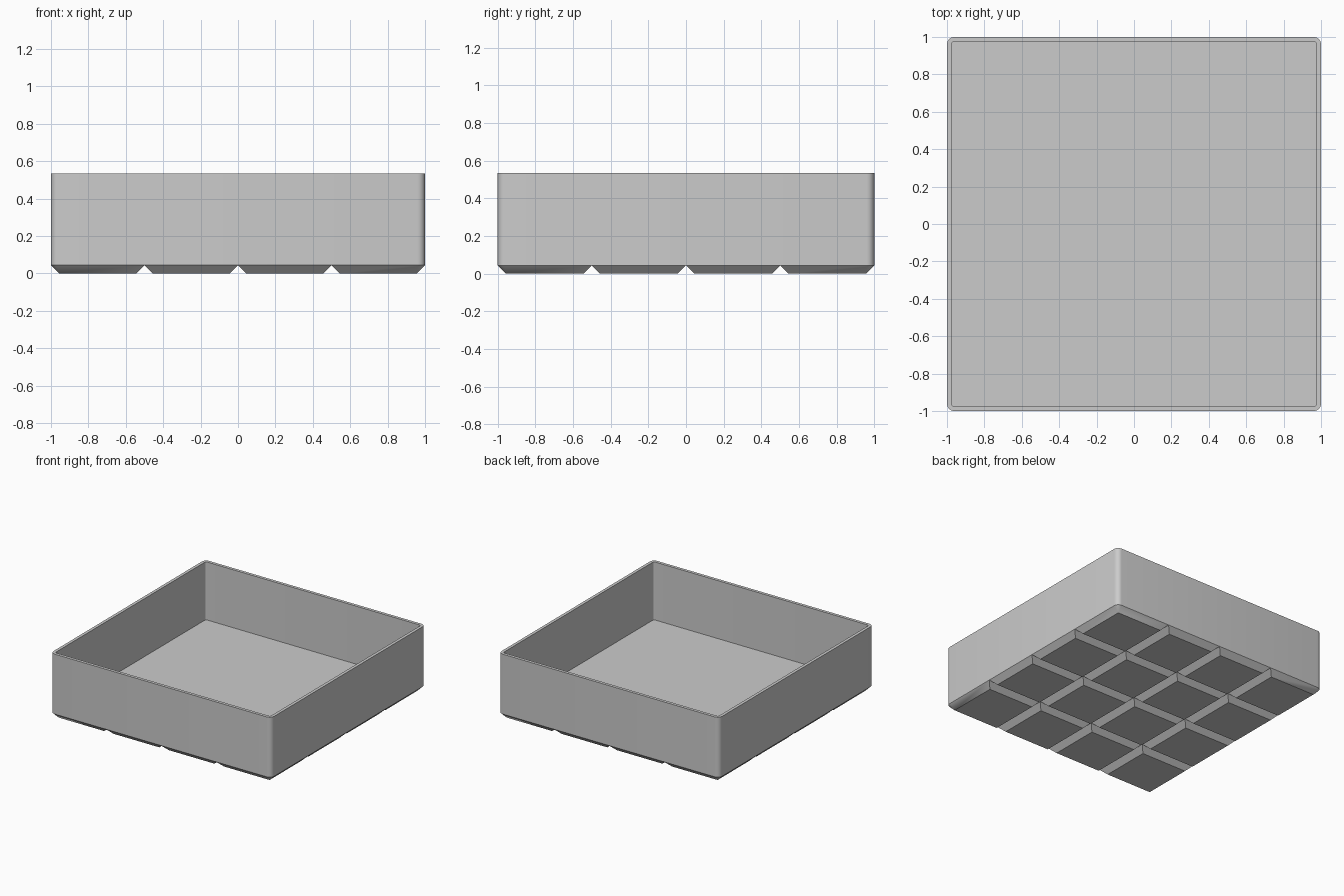
import bpy, bmesh
from math import sin, cos, pi, radians

cube = bpy.data.objects.get("Cube")
if cube:
    bpy.data.objects.remove(cube, do_unlink=True)

HEIGHT, FLOOR_Z, BASE_Z = 0.535, 0.06, 0.044
WALL, RADIUS, SEGMENTS = 0.025, 0.04, 6
CELLS = 4
PITCH = 2 / CELLS

grey = bpy.data.materials.new("plain_grey")
grey.use_nodes = True
grey.diffuse_color = (0.6, 0.6, 0.6, 1)
grey.node_tree.nodes["Principled BSDF"].inputs["Base Color"].default_value = (0.6, 0.6, 0.6, 1)

CORNERS = [(1, 1), (-1, 1), (-1, -1), (1, -1)]


def rounded_square(half, z, radii, centre=(0, 0)):
    """Counter-clockwise outline with one radius per corner."""
    points = []
    for i, ((sx, sy), r) in enumerate(zip(CORNERS, radii)):
        for k in range(SEGMENTS + 1):
            a = (i + k / SEGMENTS) * pi / 2
            points.append((centre[0] + sx * (half - r) + r * cos(a),
                           centre[1] + sy * (half - r) + r * sin(a), z))
    return points


def loft(name, outlines, cap_end):
    """Skin a stack of outlines, capping the first and optionally the last."""
    bm = bmesh.new()
    rings = [[bm.verts.new(p) for p in outline] for outline in outlines]
    for low, high in zip(rings, rings[1:]):
        for i in range(len(low)):
            j = (i + 1) % len(low)
            bm.faces.new((low[i], low[j], high[j], high[i]))
    bm.faces.new(rings[0][::-1])
    if cap_end:
        bm.faces.new(rings[-1])
    bmesh.ops.remove_doubles(bm, verts=bm.verts[:], dist=1e-5)
    mesh = bpy.data.meshes.new(name)
    bm.to_mesh(mesh)
    bm.free()
    mesh.materials.append(grey)
    obj = bpy.data.objects.new(name, mesh)
    bpy.context.collection.objects.link(obj)
    return obj


# Open tray: outer wall, flat rim, inner wall and floor
outer, inner = [RADIUS] * 4, [RADIUS - WALL] * 4
parts = [loft("tray", [
    rounded_square(1, BASE_Z, outer),
    rounded_square(1, HEIGHT, outer),
    rounded_square(1 - WALL, HEIGHT, inner),
    rounded_square(1 - WALL, FLOOR_Z, inner),
], cap_end=True)]

# Grid of tapered feet; only the tray's outer corners are rounded
last = CELLS - 1
for ix in range(CELLS):
    for iy in range(CELLS):
        centre = ((ix + 0.5) * PITCH - 1, (iy + 0.5) * PITCH - 1)
        radii = [RADIUS if (ix, iy) == (last * (sx > 0), last * (sy > 0)) else 0
                 for sx, sy in CORNERS]
        parts.append(loft(f"foot_{ix + 1}_{iy + 1}", [
            rounded_square(PITCH / 2 - BASE_Z, 0, [0] * 4, centre),
            rounded_square(PITCH / 2, BASE_Z, radii, centre),
        ], cap_end=False))

# Smooth the rounded corners, keep the other edges crisp
bpy.ops.object.select_all(action='DESELECT')
for obj in parts:
    obj.select_set(True)
bpy.context.view_layer.objects.active = parts[0]
bpy.ops.object.shade_smooth_by_angle(angle=radians(30))
